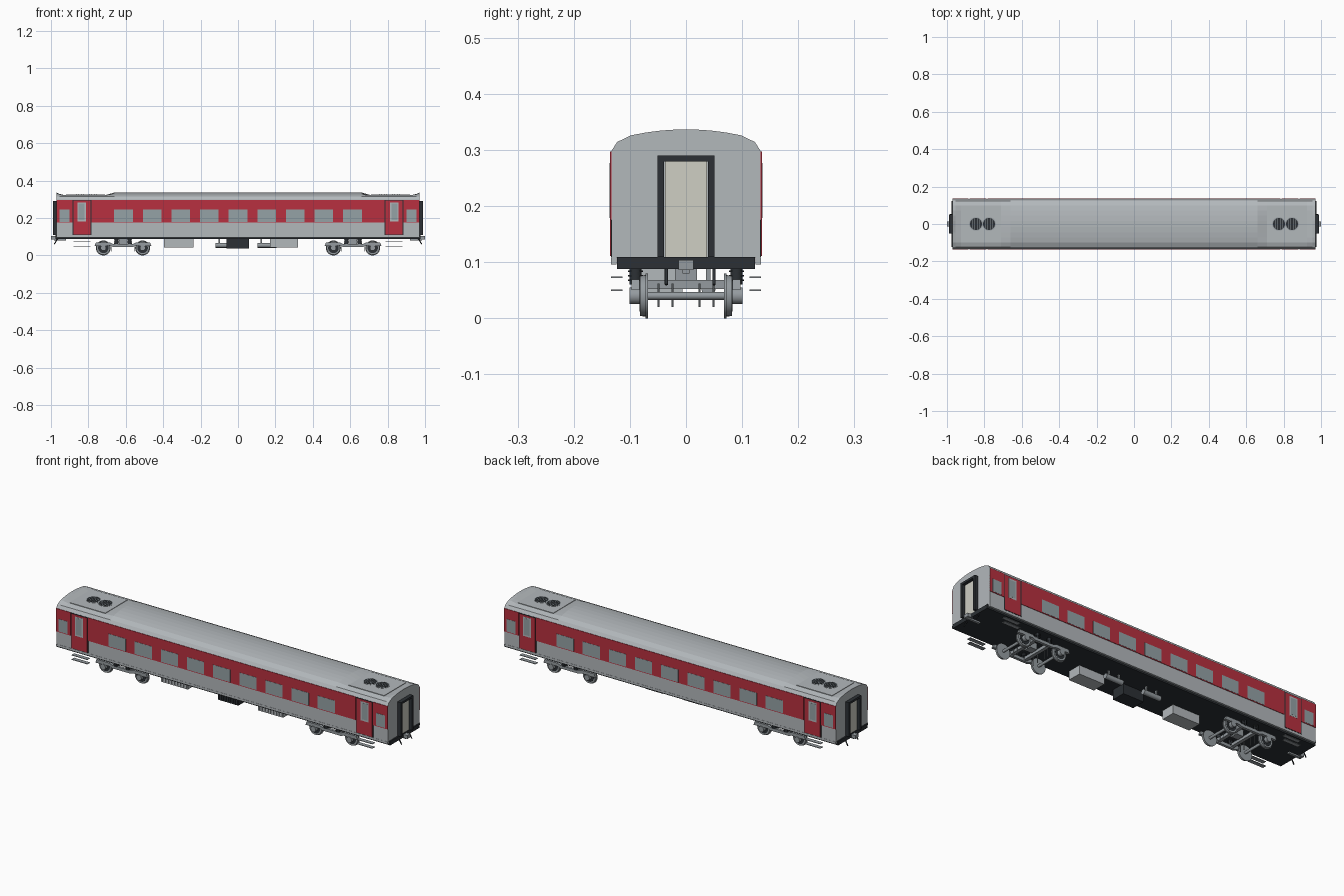
import bpy, bmesh, math
from mathutils import Matrix, Vector

if "Cube" in bpy.data.objects:
    bpy.data.objects.remove(bpy.data.objects["Cube"])


def material(name, rgb):
    m = bpy.data.materials.new(name)
    m.diffuse_color = (*rgb, 1)
    m.use_nodes = True
    m.node_tree.nodes["Principled BSDF"].inputs["Base Color"].default_value = m.diffuse_color
    return m


RED = material("red_paint", (0.48, 0.03, 0.05))
DARK = material("dark_metal", (0.025, 0.03, 0.035))
GLASS = material("window_glass", (0.3, 0.36, 0.38))
CREAM = material("cream_door", (0.62, 0.62, 0.55))
STEEL = material("steel", (0.3, 0.33, 0.35))
BODY = material("body_grey", (0.45, 0.48, 0.5))


def finish(name, bm, mat):
    bmesh.ops.recalc_face_normals(bm, faces=bm.faces)
    me = bpy.data.meshes.new(name)
    bm.to_mesh(me)
    bm.free()
    ob = bpy.data.objects.new(name, me)
    bpy.context.collection.objects.link(ob)
    if mat:
        me.materials.append(mat)
    return ob


def box(name, xr, yr, zr, mat=None):
    lo = Vector(map(min, (xr, yr, zr)))
    hi = Vector(map(max, (xr, yr, zr)))
    bm = bmesh.new()
    bmesh.ops.create_cube(bm, size=1)
    for v in bm.verts:
        v.co = Vector(lo[i] + (v.co[i] + 0.5) * (hi[i] - lo[i]) for i in range(3))
    return finish(name, bm, mat)


def rod(name, a, b, r, mat=None, n=20, r2=None):
    a, b = Vector(a), Vector(b)
    bm = bmesh.new()
    bmesh.ops.create_cone(bm, cap_ends=True, segments=n, radius1=r,
                          radius2=r if r2 is None else r2, depth=(b - a).length)
    turn = (b - a).to_track_quat('Z', 'Y').to_matrix().to_4x4()
    bm.transform(Matrix.Translation((a + b) / 2) @ turn)
    for f in bm.faces:
        f.smooth = len(f.verts) == 4
    for e in bm.edges:
        e.smooth = all(f.smooth for f in e.link_faces)
    return finish(name, bm, mat)


def prism(name, pts, y0, y1, mat=None):
    bm = bmesh.new()
    f = bm.faces.new([bm.verts.new((x, y0, z)) for x, z in pts])
    ext = bmesh.ops.extrude_face_region(bm, geom=[f])["geom"]
    for v in ext:
        if isinstance(v, bmesh.types.BMVert):
            v.co.y = y1
    return finish(name, bm, mat)


# Body shell: cross-section lofted along x, roof lowered near both ends
half = [(0.133, 0.108), (0.133, 0.298), (0.123, 0.314), (0.098, 0.326),
        (0.072, 0.331), (0.045, 0.3345), (0.015, 0.3365)]
section = half + [(-y, z) for y, z in reversed(half)]
stations = [(0.97, 0.337), (0.955, 0.329), (0.925, 0.322), (0.71, 0.322), (0.66, 0.337)]
stations += [(-x, z) for x, z in reversed(stations)]
bm = bmesh.new()
rings = [[bm.verts.new((x, y, min(z, top))) for y, z in section] for x, top in stations]
for a, b in zip(rings, rings[1:]):
    for i in range(len(a)):
        j = (i + 1) % len(a)
        bm.faces.new((a[i], a[j], b[j], b[i]))
bm.faces.new(rings[0])
bm.faces.new(rings[-1])
finish("body_shell", bm, BODY)

# Underframe
box("underframe", (-0.97, 0.97), (-0.123, 0.123), (0.088, 0.1085), DARK)

# Side livery, windows, doors and steps
for s in (-1, 1):
    skin, pane = (s * 0.132, s * 0.1352), (s * 0.132, s * 0.1362)
    box("red_band", (-0.783, 0.783), skin, (0.175, 0.297), RED)
    box("side_sill", (-0.97, 0.97), (s * 0.124, s * 0.134), (0.096, 0.108), BODY)
    for i in range(9):
        x = (i - 4) * 0.153
        box("side_window", (x - 0.05, x + 0.05), pane, (0.179, 0.245), GLASS)
    for e in (-1, 1):
        box("red_end_panel", (e * 0.885, e * 0.97), skin, (0.175, 0.297), RED)
        box("end_window", (e * 0.902, e * 0.955), pane, (0.179, 0.245), GLASS)
        box("door_surround", (e * 0.783, e * 0.885), (s * 0.13, s * 0.1338), (0.109, 0.297), DARK)
        box("side_door", (e * 0.788, e * 0.88), skin, (0.111, 0.293), RED)
        box("door_window_frame", (e * 0.813, e * 0.859), (s * 0.132, s * 0.1357), (0.182, 0.284), BODY)
        box("door_window", (e * 0.82, e * 0.852), pane, (0.19, 0.277), GLASS)
        for z in (0.05, 0.073):
            box("door_step", (e * 0.788, e * 0.88), (s * 0.113, s * 0.134), (z - 0.0015, z + 0.0015), STEEL)

for e in (-1, 1):
    # Roof equipment plate with two ventilation fans
    box("roof_plate", (e * 0.712, e * 0.92), (-0.092, 0.092), (0.318, 0.3245), BODY)
    for x in (0.775, 0.845):
        rod("fan_rim", (e * x, 0, 0.32), (e * x, 0, 0.3258), 0.036, STEEL, 28)
        rod("fan_well", (e * x, 0, 0.32), (e * x, 0, 0.3264), 0.032, DARK, 28)
        for k in (-0.02, -0.01, 0, 0.01, 0.02):
            w = math.sqrt(0.031 ** 2 - k * k)
            box("fan_slat", (e * x + k - 0.001, e * x + k + 0.001), (-w, w), (0.325, 0.3274), STEEL)
    # Gangway with end door
    for s in (-1, 1):
        box("gangway_post", (e * 0.968, e * 0.99), (s * 0.039, s * 0.051), (0.109, 0.29), DARK)
    box("gangway_header", (e * 0.968, e * 0.99), (-0.051, 0.051), (0.279, 0.29), DARK)
    box("end_door", (e * 0.968, e * 0.974), (-0.037, 0.037), (0.109, 0.279), CREAM)
    # Coupler and hanging hoses
    box("end_beam", (e * 0.965, e * 0.977), (-0.123, 0.123), (0.088, 0.109), DARK)
    box("coupler_head", (e * 0.97, e * 1.0), (-0.013, 0.013), (0.086, 0.104), STEEL)
    box("coupler_shank", (e * 0.92, e * 0.985), (-0.006, 0.006), (0.08, 0.094), STEEL)
    for y in (-0.035, 0.05):
        rod("brake_hose", (e * 0.965, y, 0.09), (e * 0.982, y, 0.06), 0.003, DARK, 8)

# Bogies
side_profile = [(-0.152, 0.05), (-0.145, 0.069), (-0.07, 0.069), (-0.055, 0.062), (0.055, 0.062),
                (0.07, 0.069), (0.145, 0.069), (0.152, 0.05), (0.07, 0.052), (0.055, 0.046),
                (-0.055, 0.046), (-0.07, 0.052)]
for e in (-1, 1):
    c = e * 0.615
    for s in (-1, 1):
        prism("bogie_side_frame", [(c + x, z) for x, z in side_profile], s * 0.083, s * 0.097, STEEL)
        for k in (-0.035, 0.035):
            rod("bogie_spring", (c + k, s * 0.09, 0.06), (c + k, s * 0.09, 0.09), 0.011, DARK, 14)
            for z in (0.068, 0.076, 0.084):
                rod("spring_coil", (c + k, s * 0.09, z - 0.0015), (c + k, s * 0.09, z + 0.0015), 0.013, DARK, 14)
    for k in (-0.04, 0.04):
        box("bogie_cross_beam", (c + k - 0.009, c + k + 0.009), (-0.085, 0.085), (0.052, 0.068), STEEL)
    box("bogie_pivot", (c - 0.02, c + 0.02), (-0.02, 0.02), (0.055, 0.09), STEEL)
    for k in (-0.105, 0.105):
        x = c + k
        rod("axle", (x, -0.1, 0.04), (x, 0.1, 0.04), 0.007, STEEL, 14)
        for s in (-1, 1):
            rod("wheel_tread", (x, s * 0.07, 0.04), (x, s * 0.082, 0.04), 0.037, STEEL, 28, 0.036)
            rod("wheel_flange", (x, s * 0.068, 0.04), (x, s * 0.072, 0.04), 0.04, STEEL, 28)
            rod("wheel_web", (x, s * 0.08, 0.04), (x, s * 0.0826, 0.04), 0.028, DARK, 28)
            rod("axle_box", (x, s * 0.082, 0.04), (x, s * 0.101, 0.04), 0.015, STEEL, 18)
            for y in (0.024, 0.049):
                xr = x - math.copysign(0.045, k)
                rod("brake_hanger", (xr, s * y, 0.02), (xr, s * y, 0.062), 0.0018, STEEL, 6)

# Underfloor equipment
for name, x0, x1, z0, mat in (("battery_box", -0.395, -0.238, 0.042, BODY),
                              ("compressor_box", -0.062, 0.058, 0.036, DARK),
                              ("cooling_box", 0.172, 0.32, 0.042, BODY)):
    box(name, (x0, x1), (-0.08, -0.006), (z0, 0.089), mat)
    n = 9
    for i in range(n):
        x = x0 + (i + 0.5) * (x1 - x0) / n
        box(name + "_rib", (x - 0.004, x + 0.004), (-0.084, -0.079), (z0 + 0.006, 0.082), mat)
for x in (-0.07, 0.155):
    rod("air_tank", (x - 0.05, 0.04, 0.054), (x + 0.05, 0.04, 0.054), 0.013, STEEL, 18)
    for k in (-0.03, 0.03):
        box("tank_strap", (x + k - 0.004, x + k + 0.004), (0.036, 0.044), (0.06, 0.09), STEEL)
